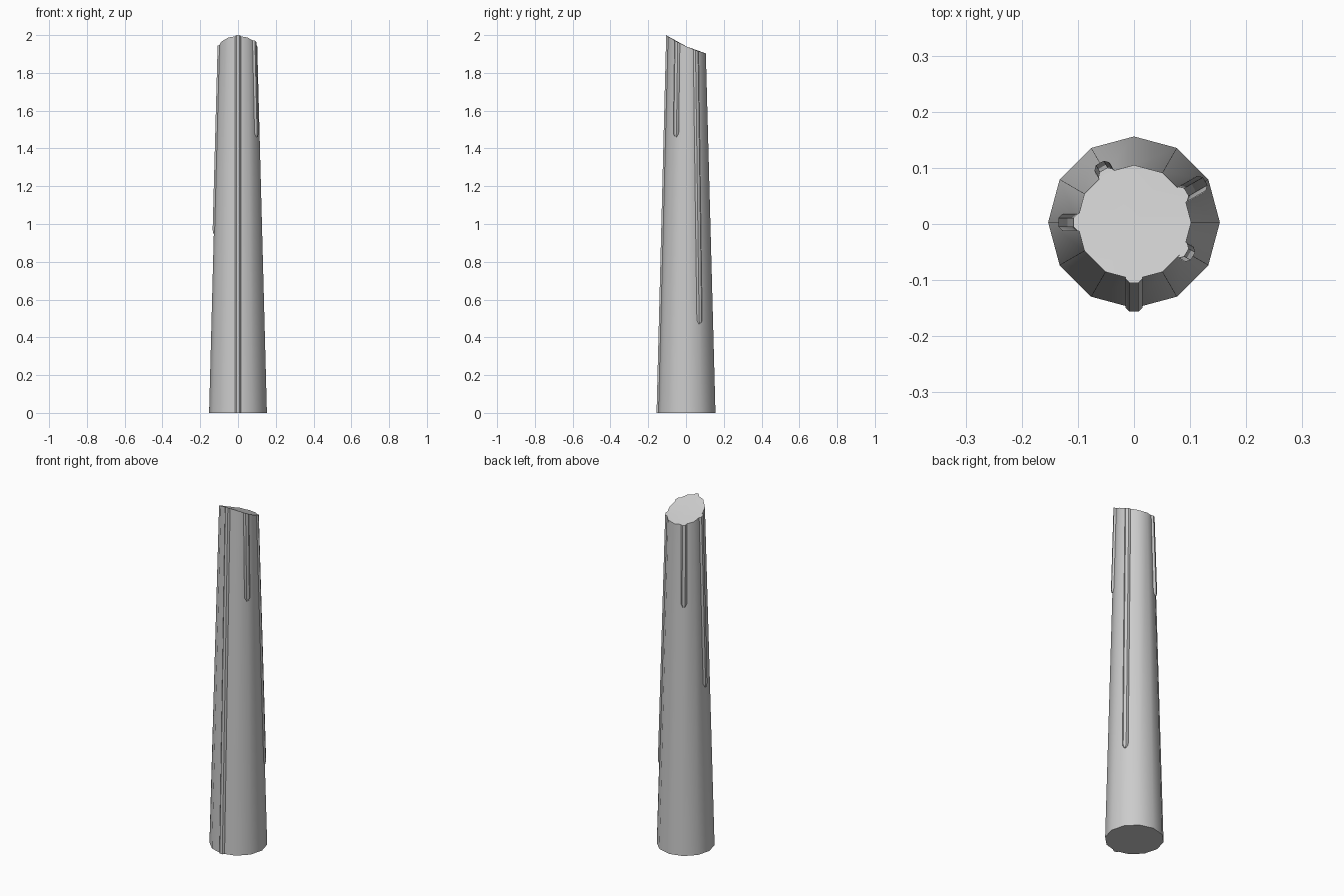
import bpy, bmesh
from math import sin, cos, pi, radians

if "Cube" in bpy.data.objects:
    bpy.data.objects.remove(bpy.data.objects["Cube"])

H, CY = 2.0, 0.003
R_BOTTOM, R_TOP, SIDES = 0.153, 0.102, 12


def radius(z):
    return R_BOTTOM + (R_TOP - R_BOTTOM) * z / H


def top_z(y):
    # slanted, slightly hollow cut
    return 1.941 - 0.46 * y + 0.95 * y * y


def finish(bm, name):
    bmesh.ops.recalc_face_normals(bm, faces=bm.faces)
    me = bpy.data.meshes.new(name)
    bm.to_mesh(me)
    bm.free()
    ob = bpy.data.objects.new(name, me)
    bpy.context.collection.objects.link(ob)
    bpy.context.view_layer.objects.active = ob
    ob.select_set(True)
    bpy.ops.object.shade_smooth_by_angle(angle=radians(40))
    ob.select_set(False)
    return ob


# tapered twelve-sided post with a slanted top
bm = bmesh.new()
low, high = [], []
for i in range(SIDES):
    a = 2 * pi * i / SIDES
    low.append(bm.verts.new((R_BOTTOM * cos(a), CY + R_BOTTOM * sin(a), 0)))
    y = CY + R_TOP * sin(a)
    high.append(bm.verts.new((R_TOP * cos(a), y, top_z(y))))
bm.faces.new(low[::-1])
centre = bm.verts.new((0, CY, top_z(CY)))
for i in range(SIDES):
    j = (i + 1) % SIDES
    bm.faces.new((low[i], low[j], high[j], high[i]))
    bm.faces.new((high[i], high[j], centre))
finish(bm, "post")


# raised rib along one corner, tapering to a tip at its lower end
def rib(name, angle, z0, tip=True):
    a = radians(angle)
    section = [(-0.017, -0.012), (-0.015, -0.001), (-0.008, 0.006),
               (0.008, 0.006), (0.015, -0.001), (0.017, -0.012)]
    rows = [(z0, 0.4, -0.003), (z0 + 0.02, 1, 0)] if tip else [(z0, 1, 0)]
    rows.append((None, 1, 0))
    bm = bmesh.new()
    rings = []
    for z, w, sink in rows:
        r = R_TOP if z is None else radius(z)
        ring = []
        for t, out in section:
            rr, tt = r + out + sink, t * w
            x = rr * cos(a) - tt * sin(a)
            y = CY + rr * sin(a) + tt * cos(a)
            ring.append(bm.verts.new((x, y, top_z(y) if z is None else z)))
        rings.append(ring)
    for p, q in zip(rings, rings[1:]):
        for i in range(len(p)):
            j = (i + 1) % len(p)
            bm.faces.new((p[i], p[j], q[j], q[i]))
    bm.faces.new(rings[0])
    bm.faces.new(rings[-1])
    finish(bm, name)


rib("front_rib", -90, 0, tip=False)
rib("left_rib", 180, 0.95)
rib("right_long_rib", 30, 0.47)
rib("right_short_rib", -30, 1.46)
rib("back_short_rib", 120, 1.43)
